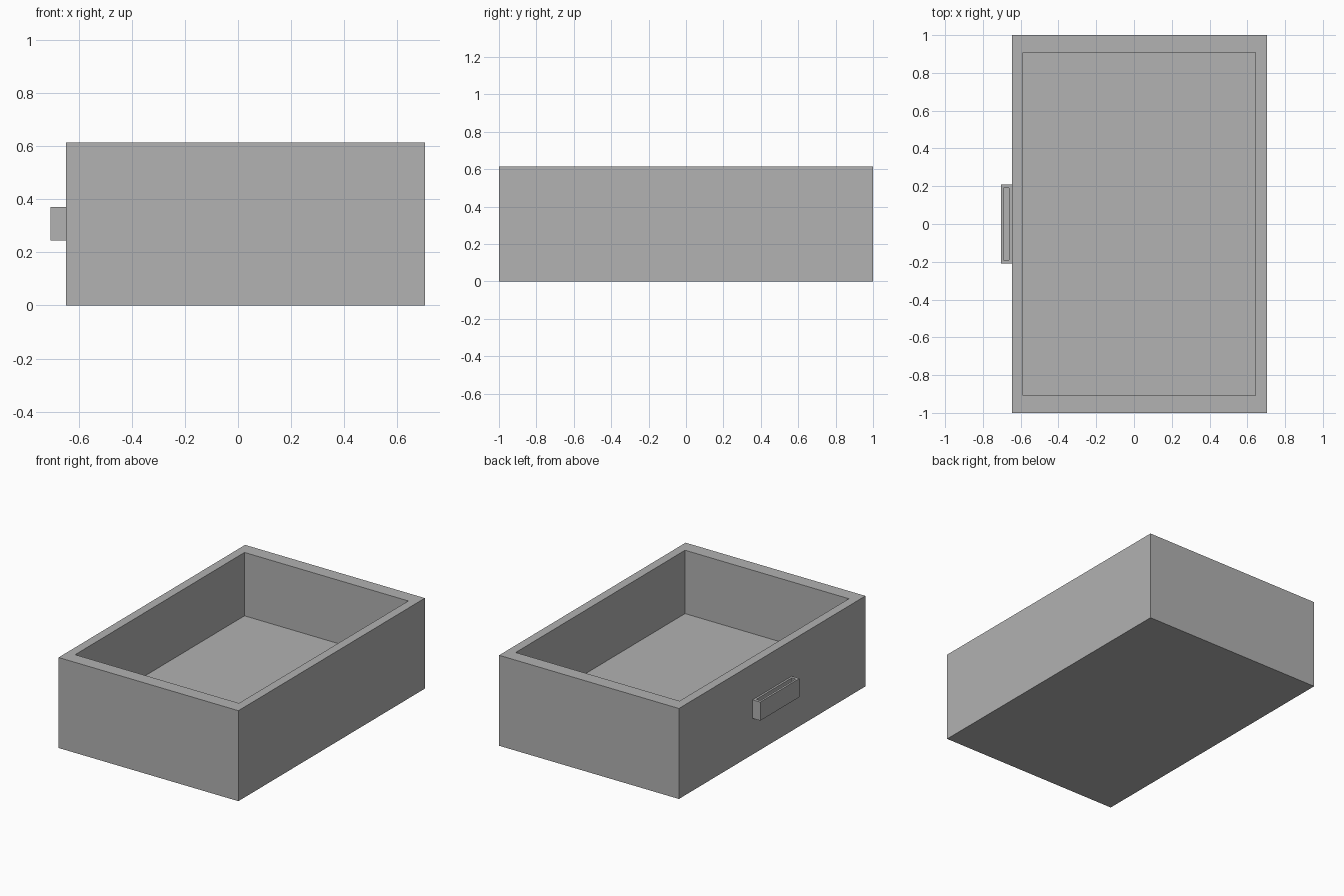
import bpy
import bmesh
from mathutils import Vector

cube = bpy.data.objects.get("Cube")
if cube:
    bpy.data.objects.remove(cube, do_unlink=True)

grey = bpy.data.materials.new("plain grey")
grey.use_nodes = True
colour = (0.445, 0.445, 0.445, 1)
grey.diffuse_color = colour
grey.node_tree.nodes["Principled BSDF"].inputs["Base Color"].default_value = colour


def open_box(name, low, high, wall_x, wall_y, depth):
    """Box with a recess sunk into its top face."""
    low, high = Vector(low), Vector(high)
    bm = bmesh.new()
    bmesh.ops.create_cube(bm, size=1)
    centre, size = (low + high) / 2, high - low
    for v in bm.verts:
        v.co = centre + v.co * size

    # Inset the top to leave the rim, then sink it to form the floor
    bm.normal_update()
    top = max(bm.faces, key=lambda f: f.normal.z)
    bmesh.ops.inset_region(bm, faces=[top], thickness=min(wall_x, wall_y))
    inner = size - Vector((2 * wall_x, 2 * wall_y, 0))
    for v in top.verts:
        for axis in (0, 1):
            side = 1 if v.co[axis] > centre[axis] else -1
            v.co[axis] = centre[axis] + side * inner[axis] / 2
    sunk = bmesh.ops.extrude_discrete_faces(bm, faces=[top])["faces"]
    for v in sunk[0].verts:
        v.co.z -= depth

    bmesh.ops.recalc_face_normals(bm, faces=bm.faces)
    mesh = bpy.data.meshes.new(name)
    bm.to_mesh(mesh)
    bm.free()
    mesh.materials.append(grey)
    obj = bpy.data.objects.new(name, mesh)
    bpy.context.collection.objects.link(obj)
    return obj


# Drawer tray with thick end walls and a deep floor
open_box("drawer_tray", (-0.647, -1, 0), (0.703, 1, 0.614), 0.06, 0.092, 0.43)

# Pull handle on the side, hollowed from above
open_box("pull_handle", (-0.705, -0.21, 0.245), (-0.647, 0.21, 0.371), 0.014, 0.02, 0.088)
